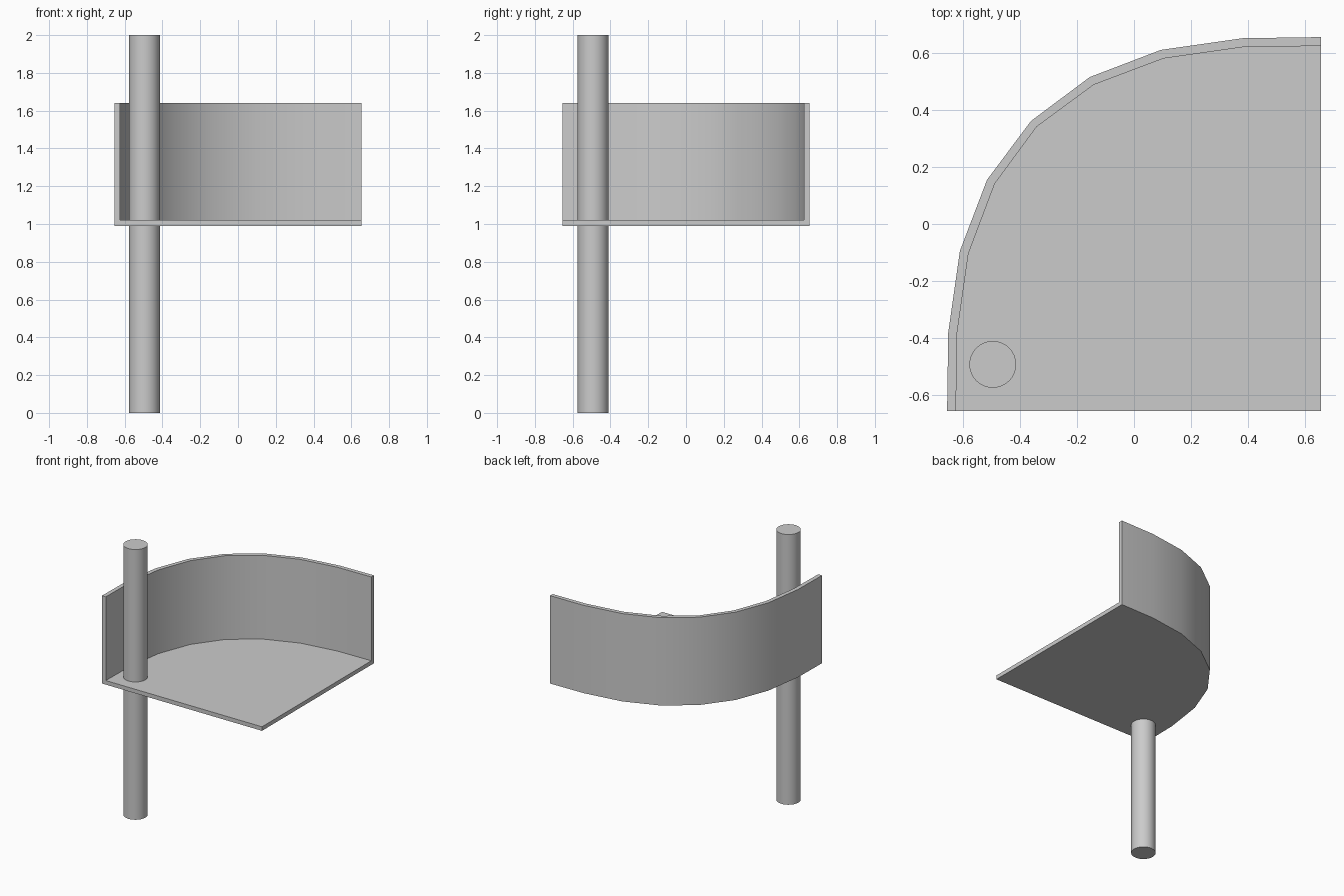
import bpy, bmesh

if "Cube" in bpy.data.objects:
    bpy.data.objects.remove(bpy.data.objects["Cube"])

Z_BOTTOM, Z_FLOOR, Z_TOP = 0.99, 1.02, 1.64


def mirrored(half):
    """Complete a half profile across the diagonal y = -x (last point lies on it)."""
    return half + [(-y, -x) for x, y in reversed(half[:-1])]


def smooth(obj):
    bpy.ops.object.select_all(action='DESELECT')
    obj.select_set(True)
    bpy.context.view_layer.objects.active = obj
    bpy.ops.object.shade_smooth_by_angle(angle=0.52)


# Curved wall profiles, outside and inside
outer = mirrored([(-0.655, -0.655), (-0.651, -0.38), (-0.61, -0.094),
                  (-0.515, 0.155), (-0.361, 0.361)])
inner = mirrored([(-0.624, -0.655), (-0.62, -0.382), (-0.58, -0.103),
                  (-0.488, 0.141), (-0.341, 0.341)])

# Both wall ends finish flush with the straight floor edges
# Platform: floor and curved wall as one closed shell
bm = bmesh.new()


def ring(points, z):
    return [bm.verts.new((x, y, z)) for x, y in points]


ob, ot = ring(outer, Z_BOTTOM), ring(outer, Z_TOP)
it, im = ring(inner, Z_TOP), ring(inner, Z_FLOOR)
cb, cm = ring([(0.655, -0.655)], Z_BOTTOM)[0], ring([(0.655, -0.655)], Z_FLOOR)[0]
for a, b in ((ob, ot), (ot, it), (it, im)):
    for i in range(len(a) - 1):
        bm.faces.new((a[i], a[i + 1], b[i + 1], b[i]))
bm.faces.new(ob + [cb])
bm.faces.new(im + [cm])
for i in (0, -1):
    bm.faces.new((ob[i], cb, cm, im[i], it[i], ot[i]))
bmesh.ops.recalc_face_normals(bm, faces=bm.faces)
mesh = bpy.data.meshes.new("curved_platform")
bm.to_mesh(mesh)
bm.free()
platform = bpy.data.objects.new("curved_platform", mesh)
bpy.context.collection.objects.link(platform)
smooth(platform)

# Support pole through the floor
bpy.ops.mesh.primitive_cylinder_add(vertices=32, radius=0.082, depth=2,
                                    location=(-0.495, -0.492, 1))
pole = bpy.context.object
pole.name = "support_pole"
smooth(pole)
